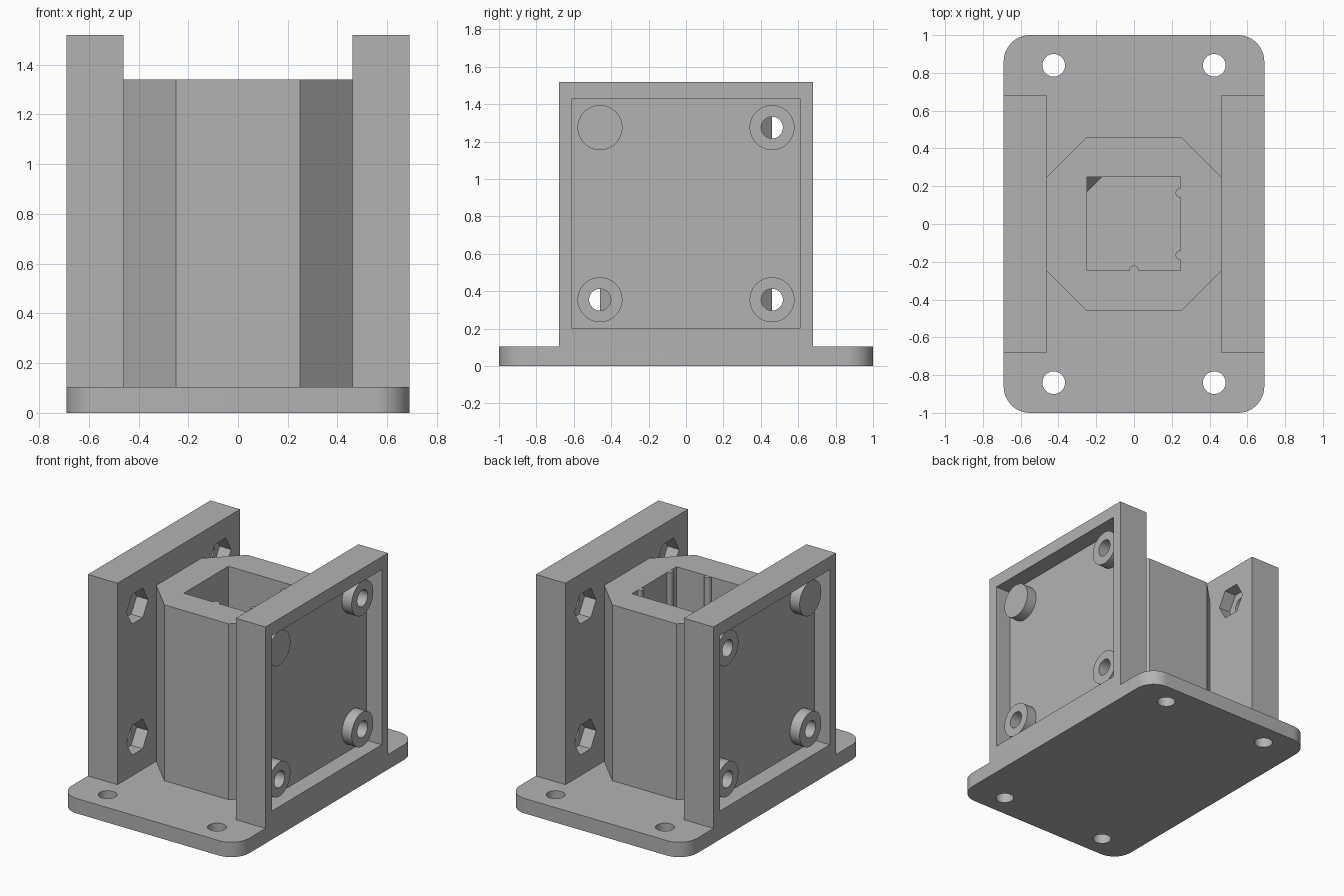
import bpy, bmesh, math
from mathutils import Matrix, Vector

if "Cube" in bpy.data.objects:
    bpy.data.objects.remove(bpy.data.objects["Cube"])

grey = bpy.data.materials.new("mid_grey")
grey.use_nodes = True
colour = (0.45, 0.45, 0.45, 1)
grey.diffuse_color = colour
grey.node_tree.nodes["Principled BSDF"].inputs["Base Color"].default_value = colour


def make(name, bm):
    bmesh.ops.recalc_face_normals(bm, faces=bm.faces)
    mesh = bpy.data.meshes.new(name)
    bm.to_mesh(mesh)
    bm.free()
    mesh.materials.append(grey)
    obj = bpy.data.objects.new(name, mesh)
    bpy.context.collection.objects.link(obj)
    return obj


def prism(name, outline, z0, z1):
    """Extrude a flat outline upwards."""
    bm = bmesh.new()
    face = bm.faces.new([bm.verts.new((x, y, z0)) for x, y in outline])
    top = bmesh.ops.extrude_face_region(bm, geom=[face])["geom"]
    bmesh.ops.translate(bm, vec=(0, 0, z1 - z0),
                        verts=[v for v in top if isinstance(v, bmesh.types.BMVert)])
    return make(name, bm)


def box(name, x, y, z):
    return prism(name, [(x[0], y[0]), (x[1], y[0]), (x[1], y[1]), (x[0], y[1])], *z)


def rod(name, axis, start, length, radius, sides=48):
    """Cylinder or regular prism running along X or Z from a start point."""
    bm = bmesh.new()
    bmesh.ops.create_cone(bm, cap_ends=True, segments=sides, radius1=radius,
                          radius2=radius, depth=length,
                          matrix=Matrix.Translation((0, 0, length / 2)))
    if axis == "X":
        # first corner of the section points along Y
        bm.transform(Matrix.Rotation(math.pi / 2, 4, "X") @ Matrix.Rotation(math.pi / 2, 4, "Y"))
        low = min(v.co.x for v in bm.verts)
        turn = 0 if sides != 6 else corner_turn(bm)
        bm.transform(Matrix.Rotation(turn, 4, "X") @ Matrix.Translation((-low, 0, 0)))
    bm.transform(Matrix.Translation(start))
    return make(name, bm)


def corner_turn(bm):
    bm.verts.ensure_lookup_table()
    corner = bm.verts[0].co
    return -math.atan2(corner.z, corner.y)


def combine(obj, tools, operation="DIFFERENCE"):
    """Apply booleans and remove the tools."""
    for tool in tools:
        tool.hide_render = True
        mod = obj.modifiers.new("cut", "BOOLEAN")
        mod.operation, mod.solver, mod.object = operation, "EXACT", tool
    bake(obj)
    for tool in tools:
        bpy.data.objects.remove(tool)


def bake(obj):
    graph = bpy.context.evaluated_depsgraph_get()
    mesh = bpy.data.meshes.new_from_object(obj.evaluated_get(graph))
    obj.modifiers.clear()
    obj.data = mesh


BASE_TOP, WALL_IN, WALL_OUT = 0.105, 0.46, 0.69
FLOOR, BOSS_TOP = 0.57, 0.645
MID_Z = 0.815
bolts = [(y, z) for y in (-0.46, 0.46) for z in (0.355, 1.275)]

# Base plate with rounded corners and four mounting holes
radius, outline = 0.14, []
for quarter, (sx, sy) in enumerate([(1, 1), (-1, 1), (-1, -1), (1, -1)]):
    for step in range(13):
        a = math.pi / 2 * (quarter + step / 12)
        outline.append((sx * (WALL_OUT - radius) + radius * math.cos(a),
                        sy * (1 - radius) + radius * math.sin(a)))
base = prism("base_plate", outline, 0, BASE_TOP)
combine(base, [rod("hole", "Z", (x, y, -0.1), 0.4, 0.06)
               for x in (-0.425, 0.425) for y in (-0.84, 0.84)])

# Side wall: recessed outside, bosses, bolt holes and nut pockets inside
wall = box("side_walls", (WALL_IN, WALL_OUT), (-0.68, 0.68), (BASE_TOP, 1.52))
combine(wall, [box("recess", (FLOOR, 0.8), (-0.61, 0.61), (0.2, 1.43))])
combine(wall, [rod("boss", "X", (FLOOR - 0.02, y, z), BOSS_TOP - FLOOR + 0.02, 0.12)
               for y, z in bolts], "UNION")
combine(wall, [rod("bolt_hole", "X", (0.4, y, z), 0.4, 0.058) for y, z in bolts]
        + [rod("nut_pocket", "X", (0.4, y, z), 0.15, 0.12, 6) for y, z in bolts]
        + [rod("centre_hole", "X", (0.4, 0, MID_Z), 0.4, 0.107)])
mirror = wall.modifiers.new("mirror", "MIRROR")
mirror.use_mirror_merge = False
bake(wall)

# Eight-sided tower with a square well and a cross hole
c, r = 0.25, WALL_IN
tower = prism("tower", [(r, -c), (r, c), (c, r), (-c, r), (-r, c), (-r, -c), (-c, -r), (c, -r)],
              BASE_TOP, 1.34)
combine(tower, [box("well", (-c, 0.245), (-0.245, c), (BASE_TOP + 0.02, 1.5)),
                rod("cross_hole", "X", (-0.6, 0, MID_Z), 1.2, 0.107)])

# Half-round ribs on two well walls
for name, x, y in [("rib_back", 0.245, 0.165), ("rib_front", 0.245, -0.165),
                   ("rib_middle", 0, -0.245)]:
    rod(name, "Z", (x, y, BASE_TOP + 0.01), 1.339 - BASE_TOP - 0.01, 0.025, 24)

# Sloped wedge low in one corner of the well
bm = bmesh.new()
leg, low = 0.08, BASE_TOP + 0.02
points = [bm.verts.new(p) for p in [(-c, c, low), (-c + leg, c, low),
                                    (-c, c - leg, low), (-c, c, low + 0.3)]]
for trio in [(0, 1, 2), (0, 1, 3), (0, 2, 3), (1, 2, 3)]:
    bm.faces.new([points[i] for i in trio])
wedge = make("corner_wedge", bm)

# Smooth round parts, keep edges sharp
for obj in bpy.context.collection.objects:
    if obj.type == "MESH" and grey.name in obj.data.materials:
        bpy.ops.object.select_all(action="DESELECT")
        obj.select_set(True)
        bpy.context.view_layer.objects.active = obj
        bpy.ops.object.shade_smooth_by_angle(angle=math.radians(30))
